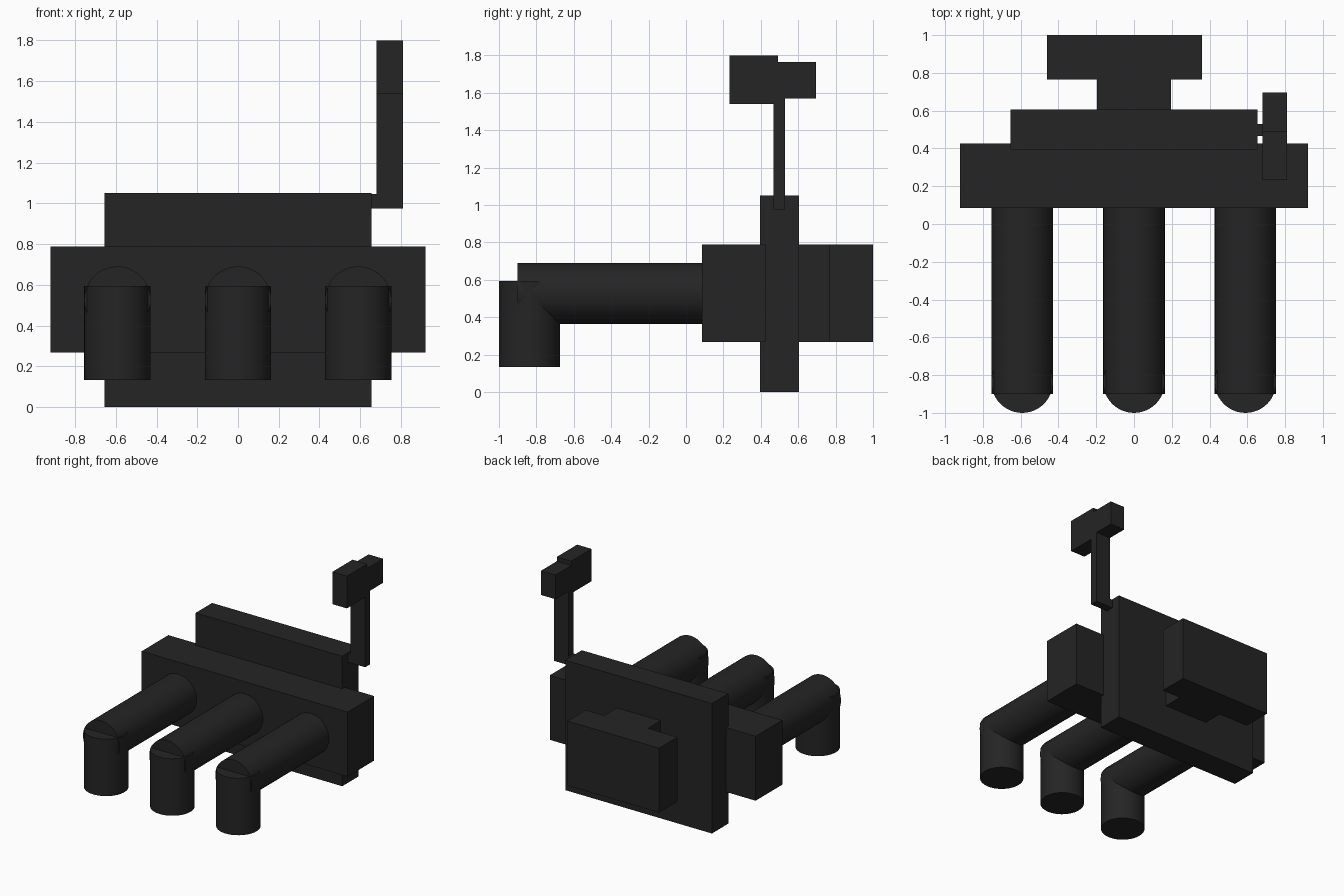
import bpy, math

if "Cube" in bpy.data.objects:
    bpy.data.objects.remove(bpy.data.objects["Cube"])

black = bpy.data.materials.new("matte_black")
black.diffuse_color = (0.018, 0.018, 0.018, 1)
black.use_nodes = True
black.node_tree.nodes["Principled BSDF"].inputs["Base Color"].default_value = black.diffuse_color


def box(name, x, y, z):
    """Box from (min, max) ranges on each axis."""
    bpy.ops.mesh.primitive_cube_add(size=1, location=[sum(r) / 2 for r in (x, y, z)])
    ob = bpy.context.object
    ob.name = name
    ob.scale = [r[1] - r[0] for r in (x, y, z)]
    bpy.ops.object.transform_apply(location=False, rotation=False, scale=True)
    ob.data.materials.append(black)


def tube(name, loc, length, tilt=0):
    bpy.ops.mesh.primitive_cylinder_add(vertices=48, radius=0.163, depth=length,
                                        location=loc, rotation=(tilt, 0, 0))
    ob = bpy.context.object
    ob.name = name
    ob.data.materials.append(black)
    bpy.ops.object.shade_smooth_by_angle(angle=math.radians(30))


# Body: mounting plate, wide front block, T-shaped rear
box("back_plate", (-0.655, 0.655), (0.395, 0.605), (0, 1.05))
box("front_block", (-0.92, 0.92), (0.085, 0.425), (0.267, 0.788))
box("rear_neck", (-0.195, 0.195), (0.60, 0.77), (0.267, 0.788))
box("rear_cap", (-0.46, 0.36), (0.765, 1.0), (0.267, 0.788))

# Three pipes with downturned ends
for side, x in (("left", -0.592), ("middle", 0), ("right", 0.59)):
    tube(side + "_pipe", (x, -0.40, 0.527), 1.0, math.pi / 2)
    tube(side + "_spout", (x, -0.837, 0.363), 0.46)

# Lever: short pivot, upright arm and two-block handle
box("lever_pivot", (0.64, 0.69), (0.467, 0.53), (0.975, 1.045))
box("lever_arm", (0.68, 0.81), (0.467, 0.53), (0.975, 1.60))
box("handle_front", (0.68, 0.81), (0.233, 0.492), (1.54, 1.80))
box("handle_rear", (0.68, 0.81), (0.49, 0.695), (1.57, 1.765))
